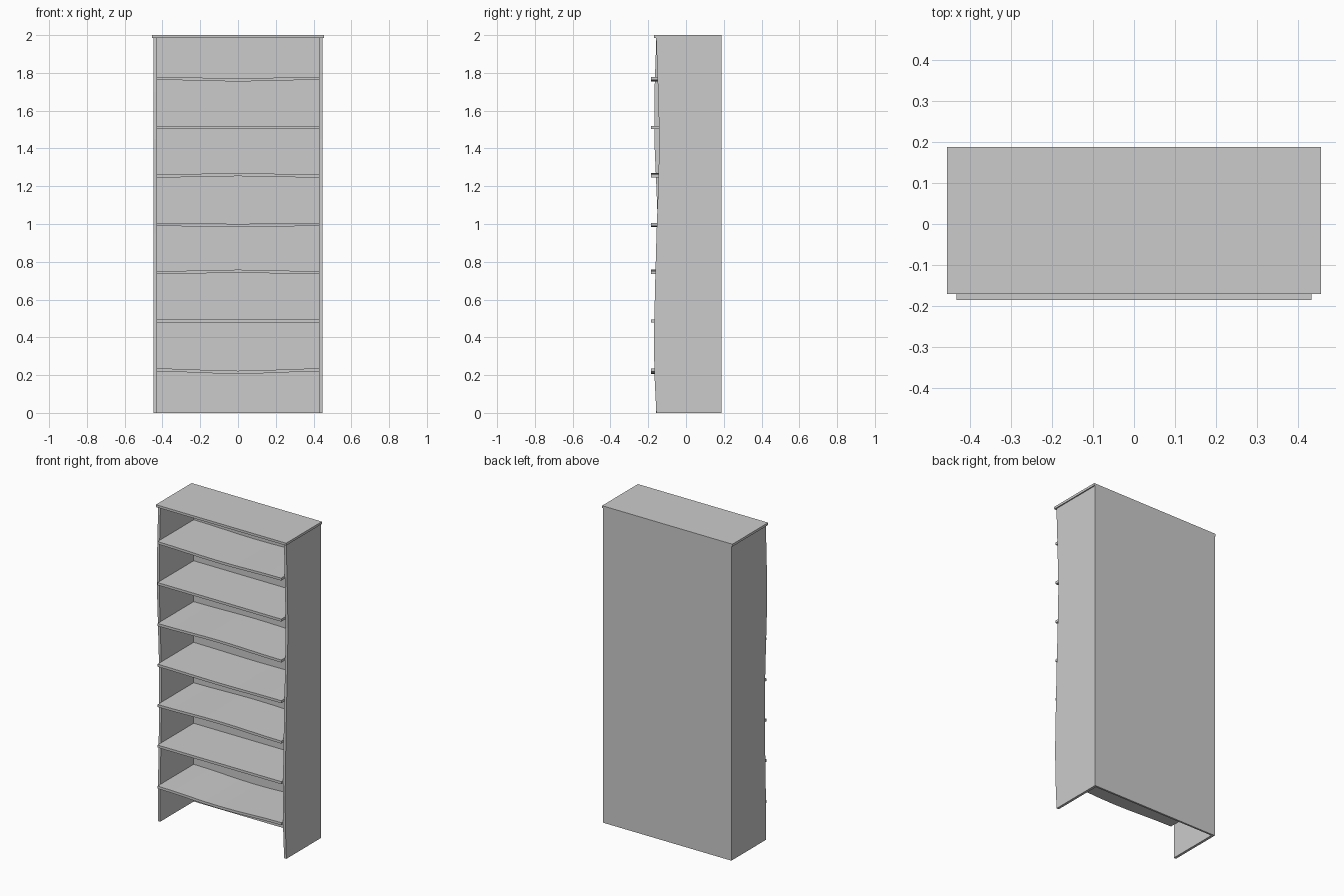
import bpy, math

if "Cube" in bpy.data.objects:
    bpy.data.objects.remove(bpy.data.objects["Cube"])

BACK_Y = 0.187       # rear face
PANEL_Y = 0.175      # inner face of back panel
TOP_Z = 1.985        # underside of top board


def extrude(name, profile, axis, a, b):
    """Closed profile extruded along x (profile = y,z) or y (profile = x,z)."""
    n = len(profile)
    if axis == 'x':
        verts = [(t, p, z) for t in (a, b) for p, z in profile]
    else:
        verts = [(p, t, z) for t in (a, b) for p, z in profile]
    faces = [tuple(range(n))[::-1], tuple(range(n, 2 * n))]
    faces += [(i, (i + 1) % n, n + (i + 1) % n, n + i) for i in range(n)]
    if axis == 'y':
        faces = [f[::-1] for f in faces]
    mesh = bpy.data.meshes.new(name)
    mesh.from_pydata(verts, [], faces)
    mesh.update()
    obj = bpy.data.objects.new(name, mesh)
    bpy.context.collection.objects.link(obj)
    return obj


def box(name, x, y0, y1, z0, z1):
    return extrude(name, [(-x, z0), (x, z0), (x, z1), (-x, z1)], 'y', y0, y1)


# Top board and back panel
box("top_board", 0.455, -0.17, BACK_Y, TOP_Z, 2.0)
box("back_panel", 0.448, PANEL_Y, BACK_Y, 0.0, TOP_Z)

# Side panels with wavy, uneven front edges (front y from floor to top)
heights = [0, 0.2, 0.4, 0.7, 0.95, 1.2, 1.45, 1.7, TOP_Z]
edges = {
    "right_side": (0.432, 0.448, [-.157, -.167, -.17, -.163, -.156, -.147, -.141, -.148, -.158]),
    "left_side": (-0.448, -0.432, [-.160, -.159, -.154, -.147, -.147, -.157, -.168, -.167, -.157]),
}
for name, (x0, x1, ys) in edges.items():
    # front edge runs downward so the outline is anticlockwise in (y, z)
    front = list(zip(ys, heights))[::-1]
    extrude(name, front + [(PANEL_Y, 0), (PANEL_Y, TOP_Z)], 'x', x0, x1)

# Shelves: (top height at the ends, bow at the middle), sagging or arching
shelves = [(0.235, -0.012), (0.494, 0), (0.75, 0.008), (1.005, -0.004),
           (1.262, 0.007), (1.52, 0), (1.779, -0.008)]
HALF, THICK, STEPS = 0.432, 0.016, 8
for i, (z, bow) in enumerate(shelves):
    curve = []
    for k in range(STEPS + 1):
        x = -HALF + 2 * HALF * k / STEPS
        curve.append((x, z + bow * (0.5 + 0.5 * math.cos(math.pi * x / HALF))))
    under = [(x, h - THICK) for x, h in curve]
    extrude(f"shelf_{i + 1}", under + curve[::-1], 'y', -0.185, PANEL_Y)
